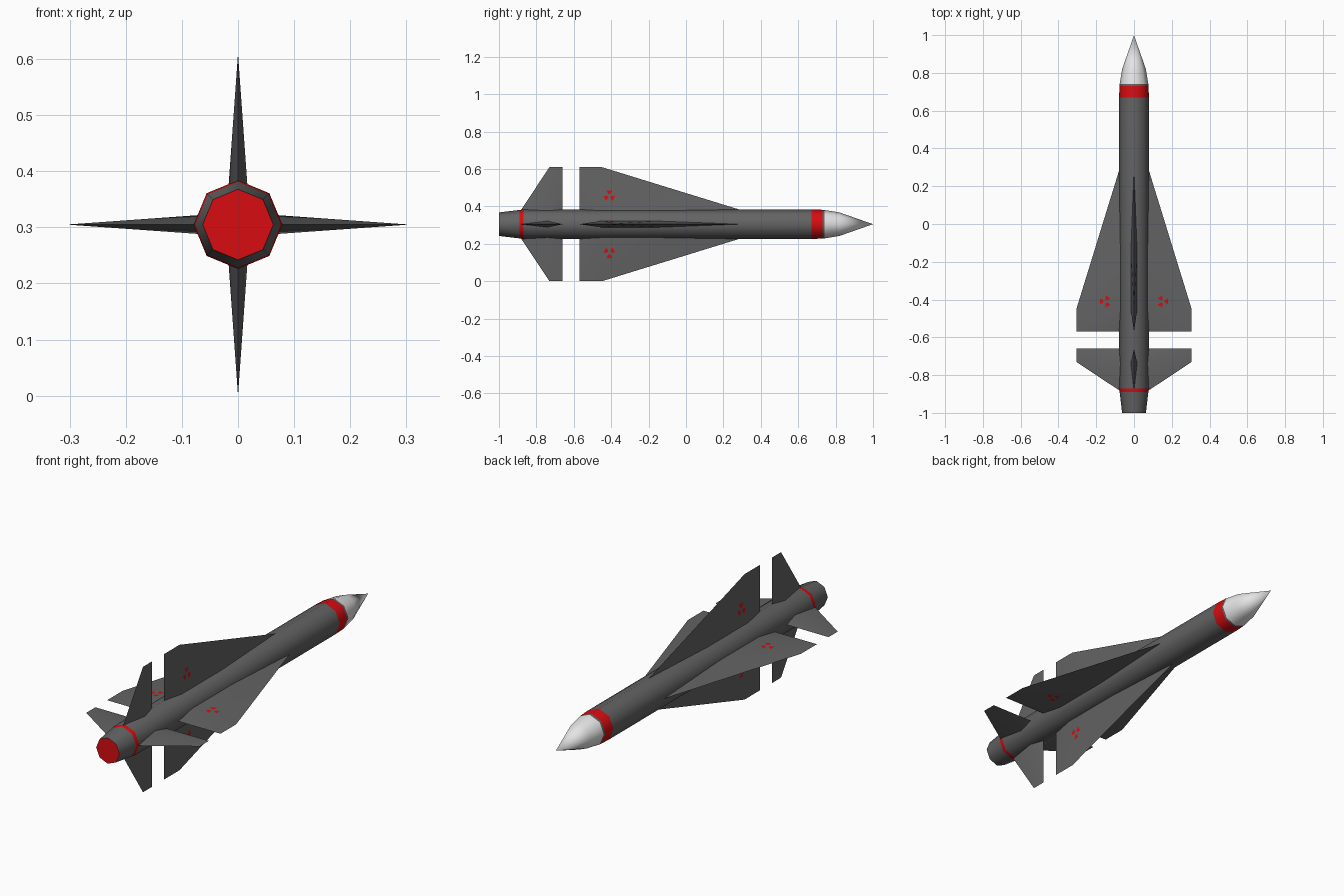
import bpy, bmesh, math
from mathutils import Matrix, Vector

if "Cube" in bpy.data.objects:
    bpy.data.objects.remove(bpy.data.objects["Cube"])

CZ = 0.305      # height of the body axis
SPAN = 0.305    # fin tip distance from the axis
ROOT = 0.06     # fin root, buried in the body
HALF = 0.0175   # half thickness of a fin at its root


def material(name, rgb):
    m = bpy.data.materials.new(name)
    m.diffuse_color = (*rgb, 1)
    m.use_nodes = True
    m.node_tree.nodes["Principled BSDF"].inputs["Base Color"].default_value = m.diffuse_color
    return m


GREY = material("dark grey", (0.125, 0.125, 0.125))
RED = material("red", (0.68, 0.004, 0.006))
WHITE = material("off white", (0.78, 0.78, 0.78))


def finish(bm, name, mats, angle):
    bmesh.ops.recalc_face_normals(bm, faces=bm.faces)
    me = bpy.data.meshes.new(name)
    bm.to_mesh(me)
    bm.free()
    for m in mats:
        me.materials.append(m)
    ob = bpy.data.objects.new(name, me)
    bpy.context.collection.objects.link(ob)
    bpy.ops.object.select_all(action='DESELECT')
    ob.select_set(True)
    bpy.context.view_layer.objects.active = ob
    bpy.ops.object.shade_smooth_by_angle(angle=math.radians(angle))
    return ob


def lathe(name, profile, mats):
    """Eight-sided body along y; profile rows are (y, radius, colour of next band)."""
    bm = bmesh.new()
    rings = []
    for y, r, _ in profile:
        if r == 0:
            rings.append([bm.verts.new((0, y, CZ))] * 8)
        else:
            rings.append([bm.verts.new((r * math.sin(k * math.pi / 4), y,
                                        CZ + r * math.cos(k * math.pi / 4))) for k in range(8)])
    for (a, b), row in zip(zip(rings, rings[1:]), profile):
        for k in range(8):
            n = (k + 1) % 8
            quad = list(dict.fromkeys((a[k], a[n], b[n], b[k])))
            bm.faces.new(quad).material_index = row[2]
    return finish(bm, name, mats, 60)


# fuselage with red bands and a red exhaust disc
lathe("fuselage", [(-1, 0, 1), (-1, 0.063, 0), (-0.89, 0.076, 1), (-0.87, 0.079, 0),
                   (0.67, 0.079, 1), (0.73, 0.077, 0), (0.74, 0.076, 0)], [GREY, RED])
# pointed nose cone
lathe("nose_cone", [(0.74, 0.076, 0), (0.82, 0.063, 0), (1, 0, 0)], [WHITE])


def fin(name, root_ys, tip_ys, turn):
    """Blade with a wedge section at the root and a knife-edge tip."""
    bm = bmesh.new()
    lead = bm.verts.new((ROOT, root_ys[0], 0))
    trail = bm.verts.new((ROOT, root_ys[-1], 0))
    tip_lead = bm.verts.new((SPAN, tip_ys[0], 0))
    tip_trail = bm.verts.new((SPAN, tip_ys[1], 0))
    for s in (1, -1):
        ridge = [bm.verts.new((ROOT, y, s * HALF)) for y in root_ys[1:-1]]
        chain = [lead] + ridge
        for a, b in zip(chain, chain[1:]):
            bm.faces.new((a, b, tip_lead))
        bm.faces.new((ridge[-1], trail, tip_trail))
        bm.faces.new((ridge[-1], tip_trail, tip_lead))
    bm.transform(turn)
    finish(bm, name, [GREY], 30)


def warning_mark(name, turn):
    """Three small wedge plates on each side of a wing."""
    bm = bmesh.new()
    for s in (1, -1):
        for k in range(3):
            a = k * 2 * math.pi / 3
            vs = []
            for rad, da in ((0.01, -0.5), (0.032, -0.5), (0.032, 0.5), (0.01, 0.5)):
                x = 0.152 + rad * math.cos(a + da)
                y = -0.41 + rad * math.sin(a + da)
                z = HALF * (SPAN - x) / (SPAN - ROOT) + 0.001
                vs.append(bm.verts.new((x, y, s * z)))
            f = bm.faces.new(vs)
            f.normal_update()
            if f.normal.z * s < 0:
                f.normal_flip()
    bm.transform(turn)
    me = bpy.data.meshes.new(name)
    bm.to_mesh(me)
    bm.free()
    me.materials.append(RED)
    bpy.context.collection.objects.link(bpy.data.objects.new(name, me))


# four main wings, four tail fins and the wing markings
for i, side in enumerate(("right", "top", "left", "bottom")):
    turn = Matrix.Translation(Vector((0, 0, CZ))) @ Matrix.Rotation(-i * math.pi / 2, 4, 'Y')
    fin(side + "_wing", (0.345, -0.13, -0.45, -0.57), (-0.45, -0.57), turn)
    fin(side + "_tail_fin", (-0.893, -0.74, -0.66), (-0.73, -0.66), turn)
    warning_mark(side + "_wing_mark", turn)
